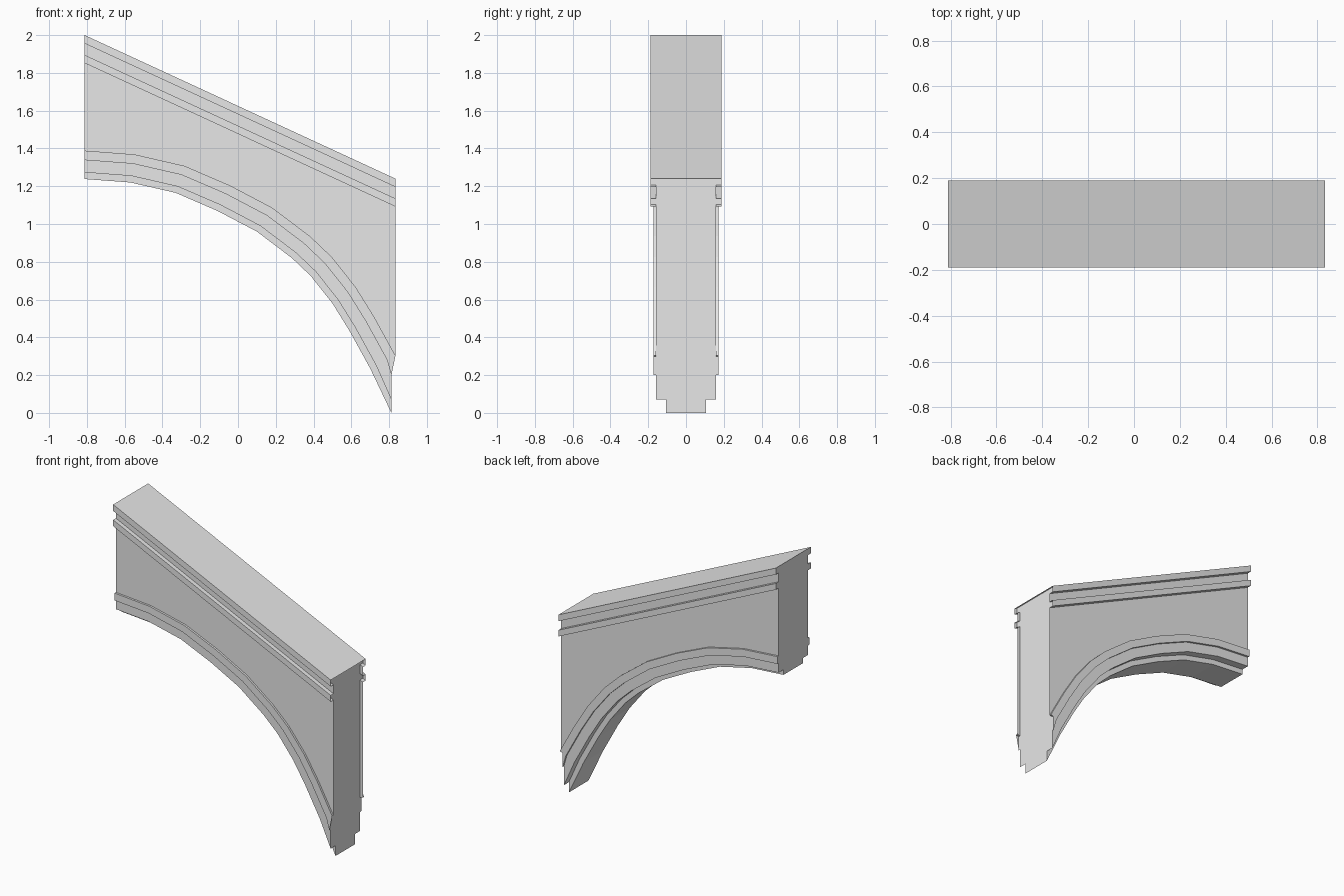
import bpy
import bmesh
from mathutils import Vector

cube = bpy.data.objects.get("Cube")
if cube:
    bpy.data.objects.remove(cube)

stone = bpy.data.materials.new("grey_stone")
stone.use_nodes = True
GREY = (0.8, 0.8, 0.8, 1)
stone.diffuse_color = GREY
stone.node_tree.nodes["Principled BSDF"].inputs["Base Color"].default_value = GREY

HALF = 0.812  # half length of the arch

# Underside of the half arch, from crown to springing
ARCH = [Vector(p) for p in (
    (-HALF, 1.238), (-0.57, 1.22), (-0.33, 1.165), (-0.11, 1.07), (0.1, 0.96),
    (0.285, 0.82), (0.385, 0.725), (0.5, 0.58), (0.59, 0.435), (0.7, 0.235), (HALF, 0.0))]


def arch_line(offset):
    """Arch curve moved outwards, with its ends kept on the end planes."""
    line = []
    for i, p in enumerate(ARCH):
        a, b = ARCH[max(i - 1, 0)], ARCH[min(i + 1, len(ARCH) - 1)]
        t = (b - a).normalized()
        normal = Vector((-t.y, t.x))
        if i in (0, len(ARCH) - 1):
            taper = 1 if i == 0 else 0.86
            line.append(p + Vector((0, offset * taper / normal.y)))
        else:
            line.append(p + normal * offset)
    return line


def coping_line(drop):
    """Sloping straight line below the top edge."""
    return [Vector((p.x, 1.625 - 0.375 * p.x / HALF - drop)) for p in arch_line(0.15)]


# Cross-section as bands from the underside up: lower line, upper line, half width
soffit, fascia, trim, wall_foot = (arch_line(d) for d in (0, 0.035, 0.1, 0.15))
wall_top, string_top, coping_foot, coping_top = (coping_line(d) for d in (0.148, 0.105, 0.044, 0))
BANDS = [
    (soffit, fascia, 0.106),
    (fascia, trim, 0.159),
    (trim, wall_foot, 0.173),
    (wall_foot, wall_top, 0.159),
    (wall_top, string_top, 0.189),
    (string_top, coping_foot, 0.159),
    (coping_foot, coping_top, 0.189),
]
profile = [(line, w) for low, high, w in BANDS for line in (low, high)]
section = [(line, -w) for line, w in profile] + [(line, w) for line, w in reversed(profile)]

# Loft the section along the arch and close both ends
bm = bmesh.new()
rings = [[bm.verts.new((line[i].x, y, line[i].y)) for line, y in section]
         for i in range(len(ARCH))]
for r0, r1 in zip(rings, rings[1:]):
    for j in range(len(section)):
        k = (j + 1) % len(section)
        bm.faces.new((r0[j], r1[j], r1[k], r0[k]))
bm.faces.new(rings[0])
bm.faces.new(rings[-1][::-1])
bmesh.ops.recalc_face_normals(bm, faces=bm.faces)

mesh = bpy.data.meshes.new("half_arch")
bm.to_mesh(mesh)
bm.free()
mesh.materials.append(stone)
bpy.context.scene.collection.objects.link(bpy.data.objects.new("half_arch", mesh))
